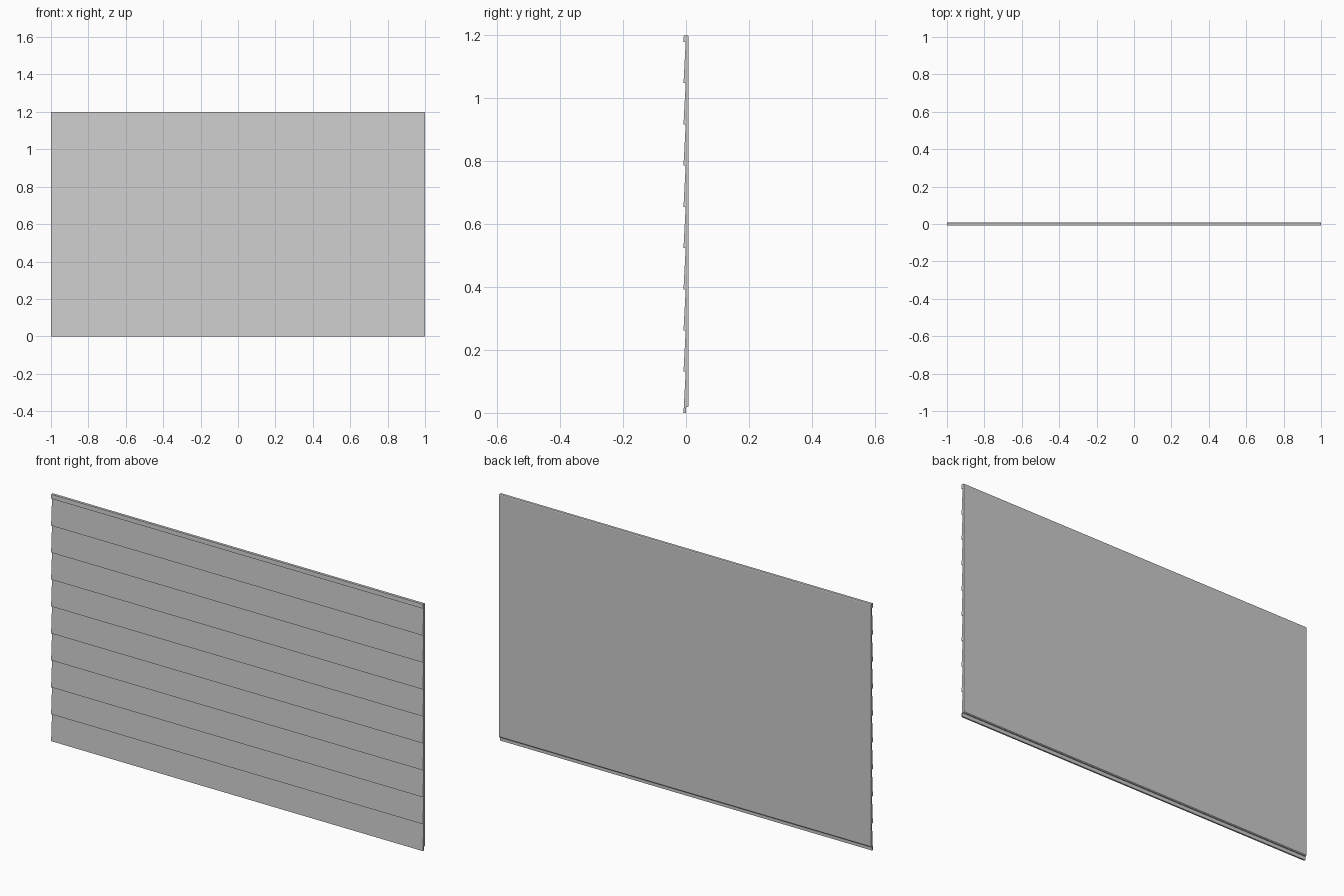
import bpy, bmesh

if "Cube" in bpy.data.objects:
    bpy.data.objects.remove(bpy.data.objects["Cube"])

HALF, TOP, PITCH, BOARDS = 1.0, 1.2, 0.131, 9
FRONT, RECESS, BACK = -0.008, -0.001, 0.008

# Side profile (y, z): lapped boards up the front, flat back
profile = []
for i in range(BOARDS):
    profile += [(FRONT, i * PITCH), (RECESS, (i + 1) * PITCH)]
# Cut-off start of the next board along the top
profile += [(FRONT, BOARDS * PITCH), (FRONT + 0.001, TOP)]
# Slightly eased back edge, and lowest board hanging below the backing
profile += [(BACK - 0.002, TOP), (BACK, TOP - 0.003),
            (BACK, 0.022), (BACK - 0.003, 0.018), (0.0, 0.018), (0.0, 0.0)]

# Extrude the profile across the full width
bm = bmesh.new()
face = bm.faces.new([bm.verts.new((-HALF, y, z)) for y, z in profile])
ext = bmesh.ops.extrude_face_region(bm, geom=[face])
moved = [g for g in ext["geom"] if isinstance(g, bmesh.types.BMVert)]
bmesh.ops.translate(bm, verts=moved, vec=(2 * HALF, 0, 0))
bmesh.ops.recalc_face_normals(bm, faces=bm.faces[:])
mesh = bpy.data.meshes.new("siding_panel")
bm.to_mesh(mesh)
bm.free()
panel = bpy.data.objects.new("siding_panel", mesh)
bpy.context.collection.objects.link(panel)
